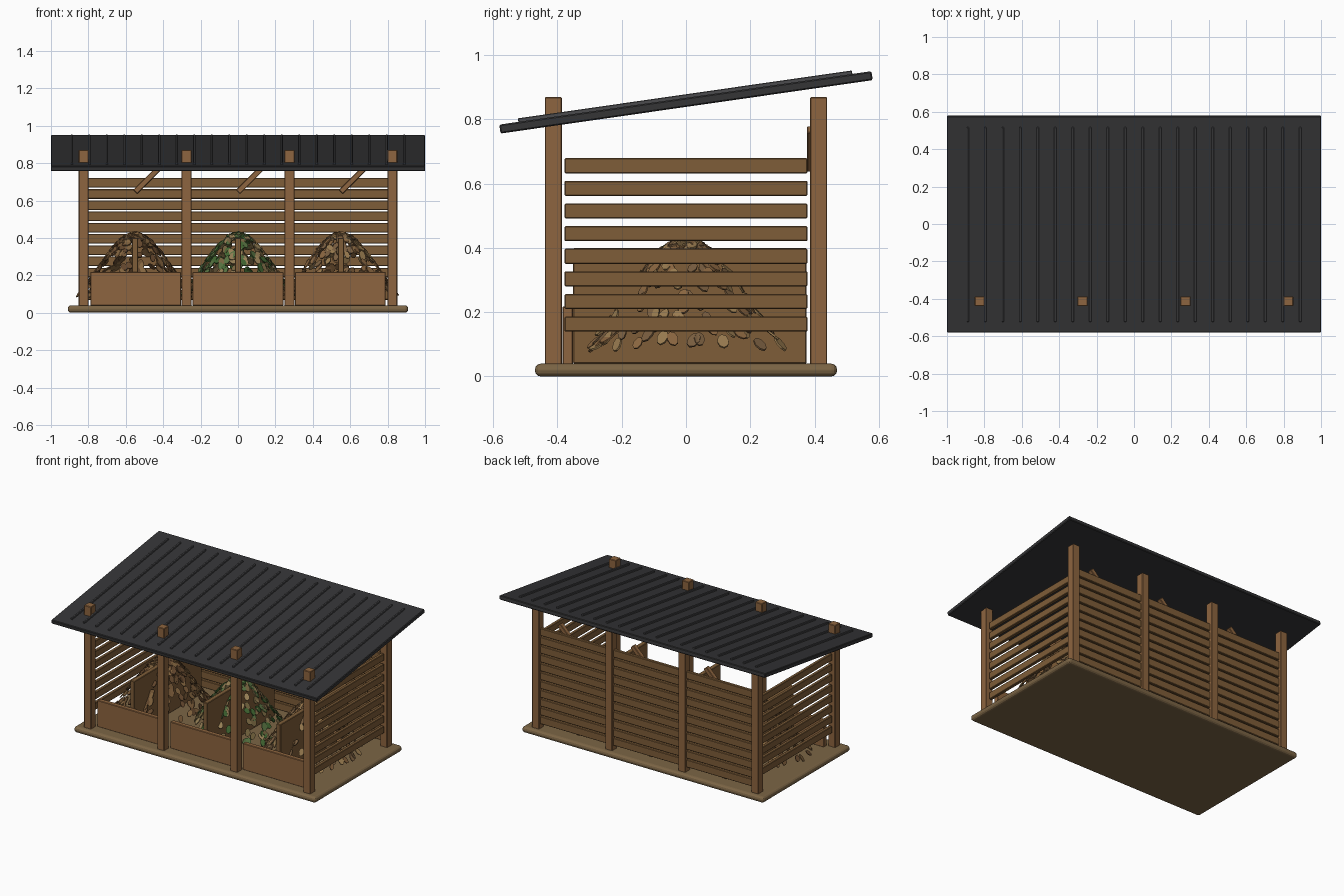
import bpy, math, random
from mathutils import Vector, Matrix

if "Cube" in bpy.data.objects:
    bpy.data.objects.remove(bpy.data.objects["Cube"])

random.seed(4)


def mat(name, rgb):
    m = bpy.data.materials.new(name)
    m.diffuse_color = (*rgb, 1)
    m.use_nodes = True
    m.node_tree.nodes["Principled BSDF"].inputs["Base Color"].default_value = m.diffuse_color
    return m


POST = mat("post_wood", (0.27, 0.13, 0.05))
SLAT = mat("slat_wood", (0.21, 0.11, 0.04))
BASE = mat("packed_earth", (0.20, 0.13, 0.06))
METAL = mat("dark_metal", (0.035, 0.035, 0.037))
RIB = mat("rib_metal", (0.07, 0.07, 0.075))


def box(name, loc, size, material, bevel=0.003, rot=(0, 0, 0), segments=1):
    bpy.ops.mesh.primitive_cube_add(size=1, location=loc, rotation=rot)
    o = bpy.context.object
    o.name = name
    o.scale = size
    bpy.ops.object.transform_apply(location=False, rotation=False, scale=True)
    o.data.materials.append(material)
    b = o.modifiers.new("bevel", "BEVEL")
    b.width = bevel
    b.segments = segments
    return o


# ground slab with rounded rim
box("base_slab", (0, 0, 0.02), (1.82, 0.94, 0.04), BASE, 0.018, segments=3)

# posts, front row pokes through the roof
for x in (-0.825, -0.275, 0.275, 0.825):
    for y, side in ((-0.413, "front"), (0.413, "back")):
        box(side + "_post", (x, y, 0.45), (0.053, 0.053, 0.84), POST)

# sloping roof and its ribs
tilt = math.atan(0.165 / 1.15)
roof_c = Vector((0, 0, 0.853))
R = Matrix.Rotation(tilt, 3, 'X')
box("roof_sheet", roof_c, (2.0, 1.17, 0.028), METAL, 0.004, (tilt, 0, 0))
for i in range(20):
    off = R @ Vector((0, 0, 0.018))
    box("roof_rib", roof_c + off + Vector((-0.888 + i * 0.0935, 0, 0)),
        (0.012, 1.05, 0.014), RIB, 0.002, (tilt, 0, 0))

# side wall slats
for x in (-0.825, 0.825):
    for i in range(8):
        box("side_slat", (x, 0, 0.163 + 0.0704 * i), (0.022, 0.755, 0.047), SLAT)

# leaf colour sets: brown, green, tan
palettes = [
    [(0.12, 0.06, 0.025), (0.17, 0.09, 0.035), (0.23, 0.13, 0.05)],
    [(0.05, 0.13, 0.03), (0.09, 0.16, 0.05), (0.30, 0.21, 0.09), (0.18, 0.13, 0.05)],
    [(0.32, 0.20, 0.08), (0.25, 0.13, 0.05), (0.19, 0.11, 0.05)],
]


def heap_height(r):
    return 0.065 + 0.36 * (0.5 * math.cos(r / 0.34 * math.pi / 2)
                           + 0.25 * (1 + math.cos(r / 0.34 * math.pi)))


def leaf_heap(name, cx, colours):
    """Thin eight-sided leaves laid along a mound."""
    verts, faces, idx = [], [], []
    for _ in range(280):
        r, a = random.uniform(0.01, 0.31), random.uniform(0, math.tau)
        slope = math.atan((heap_height(r + 0.005) - heap_height(r - 0.005)) / 0.01)
        spin = random.uniform(-0.7, 0.7)
        m = (Matrix.Translation((cx + r * math.cos(a), r * math.sin(a), heap_height(r)))
             @ Matrix.Rotation(a, 4, 'Z')
             @ Matrix.Rotation(-slope + random.uniform(-0.25, 0.25), 4, 'Y')
             @ Matrix.Rotation(random.uniform(-0.25, 0.25), 4, 'X')
             @ Matrix.Rotation(spin, 4, 'Z'))
        s, n = random.uniform(0.85, 1.2), len(verts)
        for z in (-0.003, 0.003):
            for k in range(8):
                t = math.tau * k / 8
                verts.append(m @ Vector((0.025 * s * math.cos(t), 0.016 * s * math.sin(t), z)))
        new = [[n + 7 - k for k in range(8)], [n + 8 + k for k in range(8)]]
        new += [[n + k, n + (k + 1) % 8, n + 8 + (k + 1) % 8, n + 8 + k] for k in range(8)]
        faces += new
        idx += [random.randrange(len(colours))] * len(new)
    me = bpy.data.meshes.new(name)
    me.from_pydata(verts, [], faces)
    for j, c in enumerate(colours):
        me.materials.append(mat(f"{name}_{j}", c))
    me.polygons.foreach_set("material_index", idx)
    bpy.context.collection.objects.link(bpy.data.objects.new(name, me))


# three bays: back slats, front board, divider, brace, heap
for b, cx in enumerate((-0.55, 0, 0.55)):
    for i in range(11):
        box("back_slat", (cx, 0.413, 0.095 + 0.06 * i), (0.505, 0.022, 0.051), SLAT)
    box("front_board", (cx * 0.995, -0.368, 0.128), (0.485, 0.032, 0.18), POST)
    box("divider", (cx, 0.012, 0.22), (0.032, 0.726, 0.36), SLAT)
    box("brace", (cx + 0.062, 0.392, 0.708), (0.175, 0.03, 0.03), POST,
        rot=(0, -math.radians(45), 0))
    leaf_heap("leaf_heap", cx, palettes[b])
